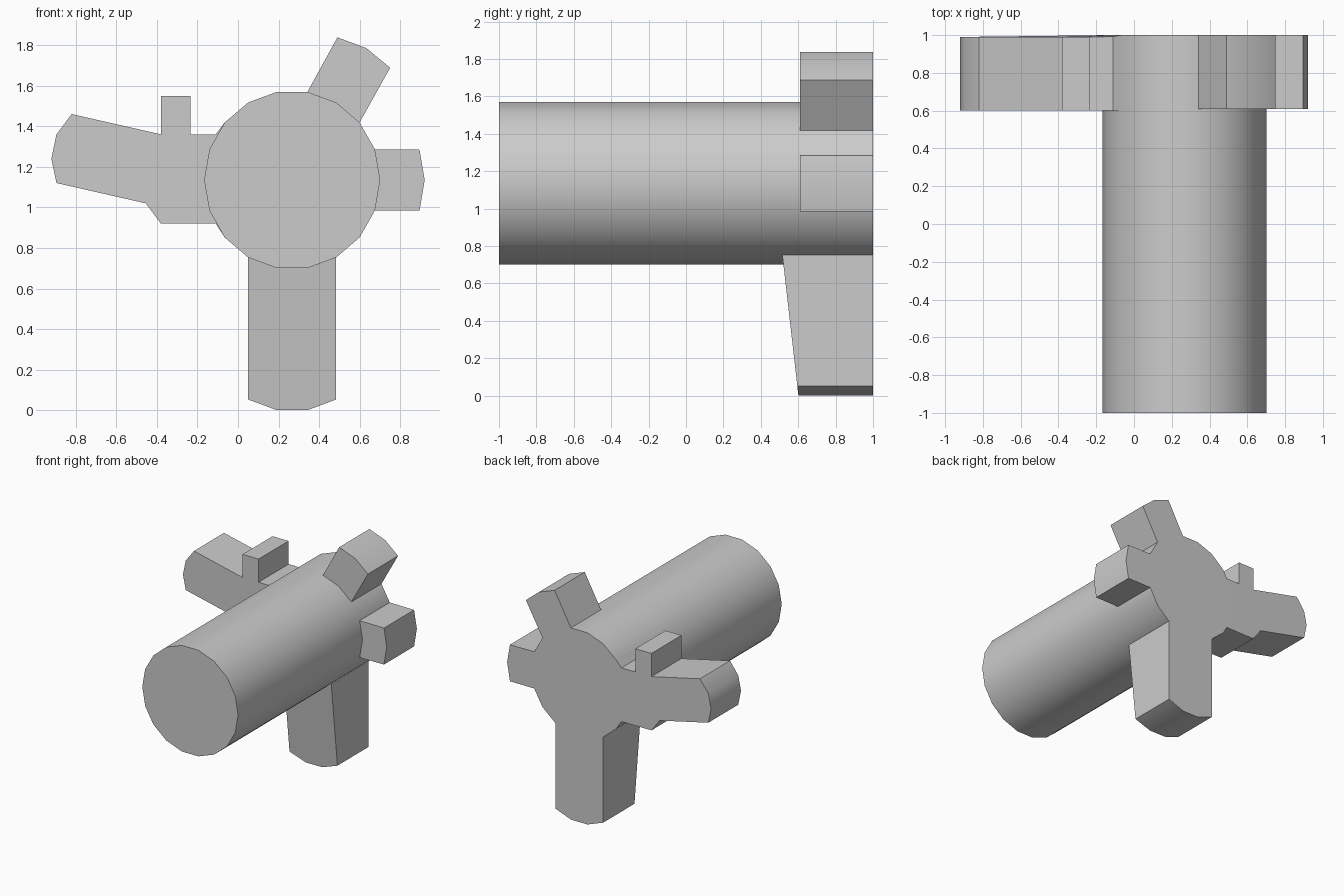
import bpy, bmesh
from math import cos, sin, pi, radians

if "Cube" in bpy.data.objects:
    bpy.data.objects.remove(bpy.data.objects["Cube"])

CX, CZ, RX, RZ = 0.267, 1.135, 0.434, 0.441


def rim(i):
    """Point i of the 18-sided barrel outline."""
    a = i * pi / 9
    return (CX + RX * cos(a), CZ + RZ * sin(a))


def prism(name, outline, front, back, inner=0):
    """Extrude an x/z outline along y; the last `inner` walls touch the barrel and stay open."""
    bm = bmesh.new()
    f = [bm.verts.new((x, front(x, z), z)) for x, z in outline]
    b = [bm.verts.new((x, back(x, z), z)) for x, z in outline]
    bm.faces.new(f)
    bm.faces.new(b[::-1])
    n = len(outline)
    # Walls run from point i to i + 1
    for i in range(n - inner):
        j = (i + 1) % n
        bm.faces.new((f[i], b[i], b[j], f[j]))
    bmesh.ops.recalc_face_normals(bm, faces=bm.faces)
    mesh = bpy.data.meshes.new(name)
    bm.to_mesh(mesh)
    bm.free()
    ob = bpy.data.objects.new(name, mesh)
    bpy.context.collection.objects.link(ob)
    bpy.ops.object.select_all(action='DESELECT')
    ob.select_set(True)
    bpy.context.view_layer.objects.active = ob
    bpy.ops.object.shade_smooth_by_angle(angle=radians(30))
    return ob


def at(y):
    return lambda x, z: y


# Long barrel
prism("barrel", [rim(i) for i in range(18)], at(-1), at(1))

# Slanted upper stub
prism("upper_stub", [rim(4), (0.49, 1.838), (0.633, 1.785), (0.75, 1.688), rim(2), rim(3)],
      at(0.61), at(1), 2)

# Short side stub
prism("side_stub", [rim(1), (0.895, 1.284), (0.92, 1.135), (0.895, 0.985), rim(-1), rim(0)],
      at(0.61), at(1), 2)

# Leg, deeper at the top
prism("leg", [rim(-6), (0.05, 0.053), (0.192, 0.0), (0.342, 0.0), (0.484, 0.053),
              rim(-3), rim(-4), rim(-5)],
      lambda x, z: 0.595 - 0.08 * (z - 0.053) / 0.7, at(1), 3)

# Long arm with a raised lug, blending back to the barrel end
prism("arm", [rim(7), (-0.11, 1.36), (-0.235, 1.36), (-0.235, 1.55), (-0.38, 1.55),
              (-0.38, 1.36), (-0.82, 1.46), (-0.895, 1.36), (-0.92, 1.24), (-0.895, 1.12),
              (-0.455, 1.02), (-0.38, 0.92), (-0.11, 0.92), rim(11), rim(10), rim(9), rim(8)],
      at(0.602), lambda x, z: 0.99 if x < -0.2 else 0.995 if x < -0.17 else 1.0 if x > -0.1 or 0.95 < z < 1.33 else 0.992, 4)
